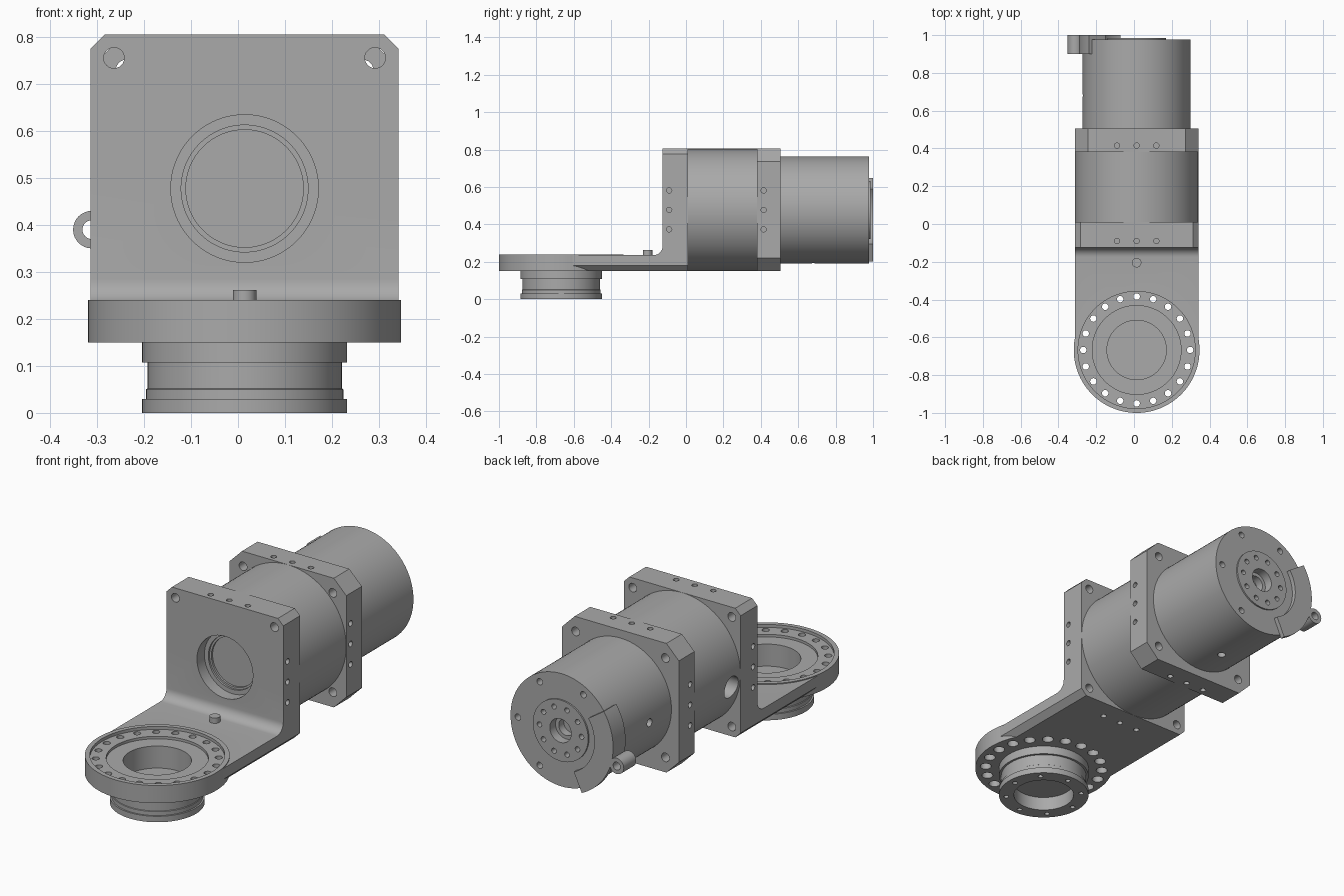
import bpy, bmesh, math
from mathutils import Vector, Matrix

if "Cube" in bpy.data.objects:
    bpy.data.objects.remove(bpy.data.objects["Cube"])

CX, CZ, HALF = 0.014, 0.4775, 0.3275     # motor axis and half width of the square flanges
TABLE_Y = -0.667                         # centre of the round mount
X, Y, Z = Vector((1, 0, 0)), Vector((0, 1, 0)), Vector((0, 0, 1))
AXIS = Vector((CX, 0, CZ))

grey = bpy.data.materials.new("machined grey")
grey.use_nodes = True
grey.diffuse_color = (0.4, 0.4, 0.4, 1)
grey.node_tree.nodes["Principled BSDF"].inputs["Base Color"].default_value = (0.4, 0.4, 0.4, 1)


def make(name, bm):
    bmesh.ops.remove_doubles(bm, verts=bm.verts, dist=1e-5)
    bmesh.ops.recalc_face_normals(bm, faces=bm.faces)
    mesh = bpy.data.meshes.new(name)
    bm.to_mesh(mesh)
    bm.free()
    mesh.materials.append(grey)
    obj = bpy.data.objects.new(name, mesh)
    bpy.context.collection.objects.link(obj)
    return obj


def lathe(name, profile, origin, axis, steps=96):
    """Revolve (radius, height) points around an axis."""
    bm = bmesh.new()
    verts = [bm.verts.new((r, 0, t)) for r, t in profile]
    edges = [bm.edges.new(pair) for pair in zip(verts, verts[1:])]
    if profile[0][0] > 0:
        edges.append(bm.edges.new((verts[-1], verts[0])))
    bmesh.ops.spin(bm, geom=verts + edges, cent=(0, 0, 0), axis=Z,
                   angle=math.tau, steps=steps, use_merge=True)
    turn = Z.rotation_difference(axis).to_matrix().to_4x4()
    bm.transform(Matrix.Translation(origin) @ turn)
    return make(name, bm)


def prism(name, outline, vec):
    """Extrude a flat outline along a vector."""
    bm = bmesh.new()
    face = bm.faces.new([bm.verts.new(p) for p in outline])
    moved = bmesh.ops.extrude_face_region(bm, geom=[face], use_keep_orig=True)["geom"]
    bmesh.ops.translate(bm, vec=vec, verts=[v for v in moved if isinstance(v, bmesh.types.BMVert)])
    return make(name, bm)


def combine(obj, tool, operation):
    mod = obj.modifiers.new("cut", "BOOLEAN")
    mod.operation, mod.object, mod.solver = operation, tool, "EXACT"
    bpy.context.view_layer.objects.active = obj
    bpy.ops.object.modifier_apply(modifier=mod.name)
    bpy.data.objects.remove(tool)


def drill(obj, points, axis, radius, depth):
    """Bore equal holes, each centred on its point and reaching depth both ways."""
    bm = bmesh.new()
    turn = Z.rotation_difference(axis).to_matrix().to_4x4()
    for p in points:
        bmesh.ops.create_cone(bm, cap_ends=True, segments=24 if radius < 0.05 else 96,
                              radius1=radius, radius2=radius, depth=2 * depth,
                              matrix=Matrix.Translation(p) @ turn)
    combine(obj, make("hole_cutter", bm), "DIFFERENCE")


def octagon(y, chamfer):
    a, b = HALF, HALF - chamfer
    pts = [(a, b), (b, a), (-b, a), (-a, b), (-a, -b), (-b, -a), (b, -a), (a, -b)]
    return [AXIS + Vector((u, y, v)) for u, v in pts]


def ring(count, radius, centre, u, v, start=0.0):
    angles = [start + math.tau * i / count for i in range(count)]
    return [centre + u * radius * math.cos(a) + v * radius * math.sin(a) for a in angles]


def sector(y, inner, outer, start, end, n=24):
    angles = [math.radians(start + (end - start) * i / n) for i in range(n + 1)]
    arc = lambda r, seq: [AXIS + Vector((r * math.cos(a), y, r * math.sin(a))) for a in seq]
    return arc(outer, angles) + arc(inner, reversed(angles))


def edge_screws(obj, y):
    """Three set screw holes on each outer edge of a square flange."""
    offsets = (-0.104, 0, 0.104)
    for side in (-1, 1):
        drill(obj, [AXIS + Vector((side * HALF, y, d)) for d in offsets], X, 0.014, 0.03)
        drill(obj, [AXIS + Vector((d, y, side * HALF)) for d in offsets], Z, 0.014, 0.03)


def corners(y, d, rows=(-1, 1)):
    return [AXIS + Vector((i * d, y, j * d)) for i in (-1, 1) for j in rows]


# Angle bracket: L profile with inner fillet, chamfered along its long edges
fillet = [(-0.175 + 0.05 * math.cos(a), 0.285 + 0.05 * math.sin(a))
          for a in [-math.pi / 2 * i / 8 for i in range(9)]]
side = [(TABLE_Y, 0.15), (0.01, 0.15), (0.01, 0.805), (-0.125, 0.805)] + fillet + [(TABLE_Y, 0.235)]
bracket = prism("angle_bracket", [(CX - HALF, y, z) for y, z in side], X * 2 * HALF)
combine(bracket, prism("chamfer_tool", octagon(-1, 0.03), Y * 2), "INTERSECT")
drill(bracket, [Vector((CX, TABLE_Y, 0.2))], Z, 0.331, 0.3)
for radius, depth in ((0.157, 0.06), (0.135, 0.07), (0.125, 0.08)):
    drill(bracket, [AXIS + Y * -0.125], Y, radius, depth)
drill(bracket, corners(-0.05, 0.278, (1,)), Y, 0.022, 0.2)
drill(bracket, corners(0.01, 0.278, (-1,)), Y, 0.022, 0.1)
edge_screws(bracket, -0.09)

# Locating pin on the arm
lathe("locating_pin", [(0, 0.2), (0.025, 0.2), (0.025, 0.262), (0, 0.262)],
      Vector((CX, -0.205, 0)), Z, 32)

# Round mount with stepped recess and lower hub
table = Vector((CX, TABLE_Y, 0))
mount = lathe("round_mount", [
    (0, 0.1), (0.157, 0.1), (0.157, 0.212), (0.235, 0.212), (0.235, 0.225),
    (0.31, 0.225), (0.31, 0.24), (0.333, 0.24), (0.333, 0.15), (0.218, 0.15),
    (0.218, 0.107), (0.207, 0.107), (0.207, 0.052), (0.21, 0.05), (0.21, 0.03),
    (0.218, 0.03), (0.218, 0), (0.145, 0), (0.145, 0.07), (0, 0.07)], table, Z)
drill(mount, ring(20, 0.283, table + Z * 0.2, X, Y), Z, 0.017, 0.1)
drill(mount, ring(20, 0.283, table + Z * 0.15, X, Y), Z, 0.027, 0.04)
drill(mount, ring(8, 0.183, table, X, Y), Z, 0.012, 0.03)

# Main housing between the flanges
housing = lathe("main_housing", [(0, 0.01), (0.327, 0.01), (0.327, 0.385), (0, 0.385)], AXIS, Y)
drill(housing, [AXIS + Vector((-0.327, 0.08, -0.04))], X, 0.055, 0.1)

# Rear square flange
flange = prism("rear_flange", octagon(0.38, 0.07), Y * 0.125)
drill(flange, corners(0.44, 0.252), Y, 0.022, 0.2)
edge_screws(flange, 0.415)

# Motor can with end hub
motor = lathe("motor_can", [
    (0, 0.5), (0.286, 0.5), (0.286, 0.978), (0.155, 0.978), (0.155, 0.986),
    (0.06, 0.986), (0.06, 0.94), (0.042, 0.94), (0.042, 0.9), (0, 0.9)], AXIS, Y)
drill(motor, ring(6, 0.245, AXIS + Y * 0.978, X, Z), Y, 0.016, 0.04)
drill(motor, ring(10, 0.118, AXIS + Y * 0.986, X, Z), Y, 0.013, 0.04)
drill(motor, [AXIS + Vector((-0.286, 0.68, 0))], X, 0.02, 0.05)
drill(motor, [AXIS + Vector((0, 0.68, -0.286))], Z, 0.02, 0.05)

# Cable clip: curved end plate, side wall and eyelet
prism("clip_plate", sector(0.976, 0.2, 0.305, 146, 245), Y * 0.024)
prism("clip_wall", sector(0.9, 0.282, 0.305, 146, 205), Y * 0.1)
lathe("clip_eyelet", [(0.02, 0.9), (0.04, 0.9), (0.04, 1), (0.02, 1)],
      Vector((-0.311, 0, 0.39)), Y, 32)

# Smooth round walls, keep machined edges crisp
bpy.ops.object.select_all(action="DESELECT")
for obj in bpy.context.collection.objects:
    if obj.type == "MESH":
        obj.select_set(True)
        bpy.context.view_layer.objects.active = obj
bpy.ops.object.shade_smooth_by_angle(angle=math.radians(30))
